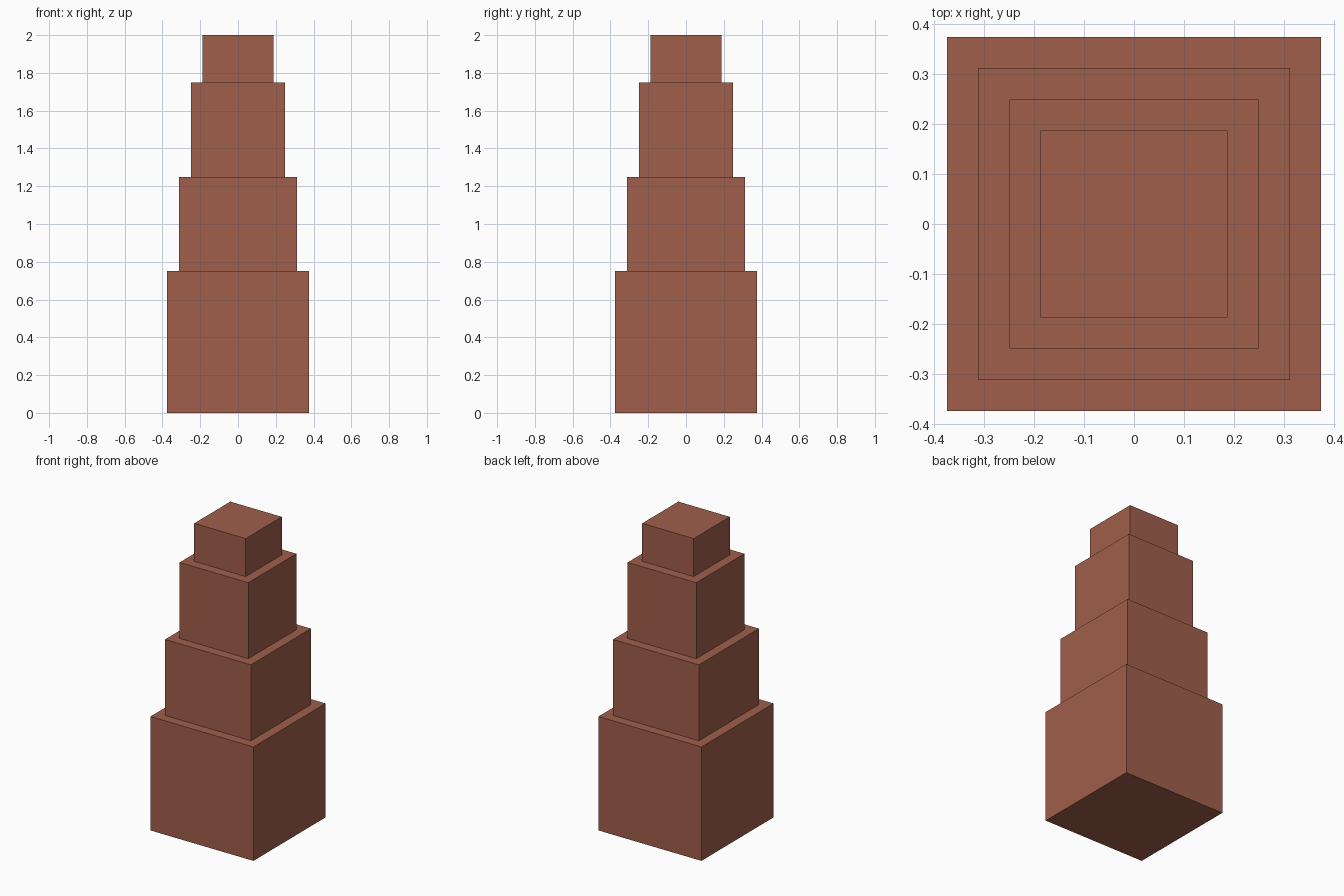
import bpy

if "Cube" in bpy.data.objects:
    bpy.data.objects.remove(bpy.data.objects["Cube"])

# One clay colour for the whole tower
clay = bpy.data.materials.new("clay_brown")
clay.diffuse_color = (0.352, 0.114, 0.070, 1.0)
clay.use_nodes = True
clay.node_tree.nodes["Principled BSDF"].inputs["Base Color"].default_value = clay.diffuse_color


def add_tier(name, width, bottom, top):
    """Square block standing between two heights."""
    bpy.ops.mesh.primitive_cube_add(size=1, location=(0, 0, (bottom + top) / 2))
    tier = bpy.context.object
    tier.name = name
    tier.scale = (width, width, top - bottom)
    bpy.ops.object.transform_apply(location=False, rotation=False, scale=True)
    tier.data.materials.append(clay)


# Four stacked tiers, narrowing evenly towards the top
tiers = [
    ("base_tier", 0.75),
    ("lower_tier", 0.50),
    ("upper_tier", 0.50),
    ("top_tier", 0.25),
]
bottom = 0.0
for i, (name, height) in enumerate(tiers):
    add_tier(name, 0.75 - 0.125 * i, bottom, bottom + height)
    bottom += height
